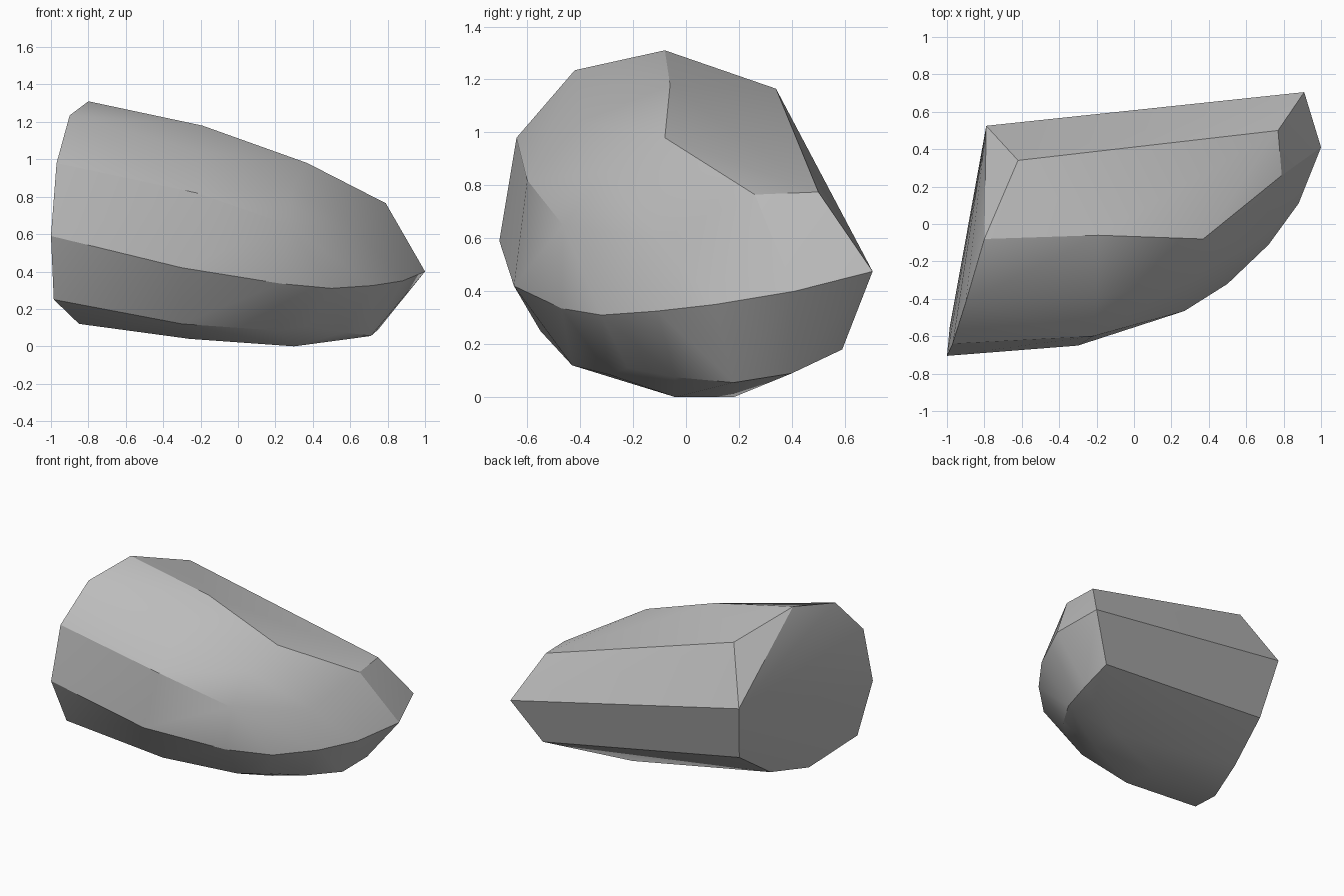
import bpy
import bmesh
import math

# Remove the default cube
default_cube = bpy.data.objects.get("Cube")
if default_cube:
    bpy.data.objects.remove(default_cube, do_unlink=True)


def make_material(name, colour):
    material = bpy.data.materials.new(name)
    material.use_nodes = True
    material.diffuse_color = colour
    shader = next(n for n in material.node_tree.nodes if n.type == "BSDF_PRINCIPLED")
    shader.inputs["Base Color"].default_value = colour
    shader.inputs["Roughness"].default_value = 0.9
    return material


def make_hull(name, outlines, material, crease_angle):
    """Wrap a tight convex skin around the corner points of all outlines."""
    mesh = bpy.data.meshes.new(name)
    bm = bmesh.new()
    for outline in outlines:
        for corner in outline:
            bm.verts.new(corner)
    result = bmesh.ops.convex_hull(bm, input=bm.verts[:], use_existing_faces=False)
    # Drop any corner that fell inside the skin
    unused = [v for v in bm.verts if not v.link_faces]
    bmesh.ops.delete(bm, geom=unused, context="VERTS")
    bmesh.ops.recalc_face_normals(bm, faces=bm.faces[:])
    # Merge nearly coplanar triangles into the larger broken facets
    bmesh.ops.dissolve_limit(bm, angle_limit=math.radians(2),
                             verts=bm.verts[:], edges=bm.edges[:])
    bm.to_mesh(mesh)
    bm.free()
    mesh.materials.append(material)

    obj = bpy.data.objects.new(name, mesh)
    bpy.context.collection.objects.link(obj)
    bpy.ops.object.select_all(action="DESELECT")
    obj.select_set(True)
    bpy.context.view_layer.objects.active = obj
    bpy.ops.object.shade_smooth_by_angle(angle=math.radians(crease_angle))
    return obj


# Broad flat facet closing the right end
end_facet = [(-.8, -.08, 1.31), (-.9, -.42, 1.235), (-.97, -.64, .98),
             (-1, -.705, .59), (-.985, -.55, .25), (-.85, -.19, .12),
             (-.76, .12, .18), (-.72, .42, .39), (-.79, .525, .8),
             (-.62, .34, 1.165)]

# Sharp ridge sweeping around the front to the left tip
front_ridge = [(-.3, -.65, .42), (.23, -.47, .335), (.5, -.32, .31),
               (.72, -.11, .325), (.88, .11, .35), (1, .41, .4),
               (.91, .705, .475)]

# Lower ridge where the sides turn under
lower_ridge = [(-.3, -.43, .12), (.2, -.29, .085), (.38, -.22, .11),
               (.57, -.04, .075), (.71, .18, .055), (.75, .4, .09),
               (.73, .59, .18)]

# Underside and rounded upper surface
underside = [(-.26, -.1, .04), (.3, -.04, 0), (.3, .18, 0)]
crown = [(-.19, -.06, 1.18), (.37, -.08, .98), (.79, .26, .765), (.77, .5, .775)]
shoulder = [(-.22, -.6, .82), (-.2, -.39, 1.04), (.27, -.465, .65),
            (.29, -.3, .85), (.65, -.1, .6)]

stone_grey = make_material("stone grey", (.5, .5, .5, 1))
make_hull("rock", [end_facet, front_ridge, lower_ridge, underside, crown, shoulder],
          stone_grey, crease_angle=27)
